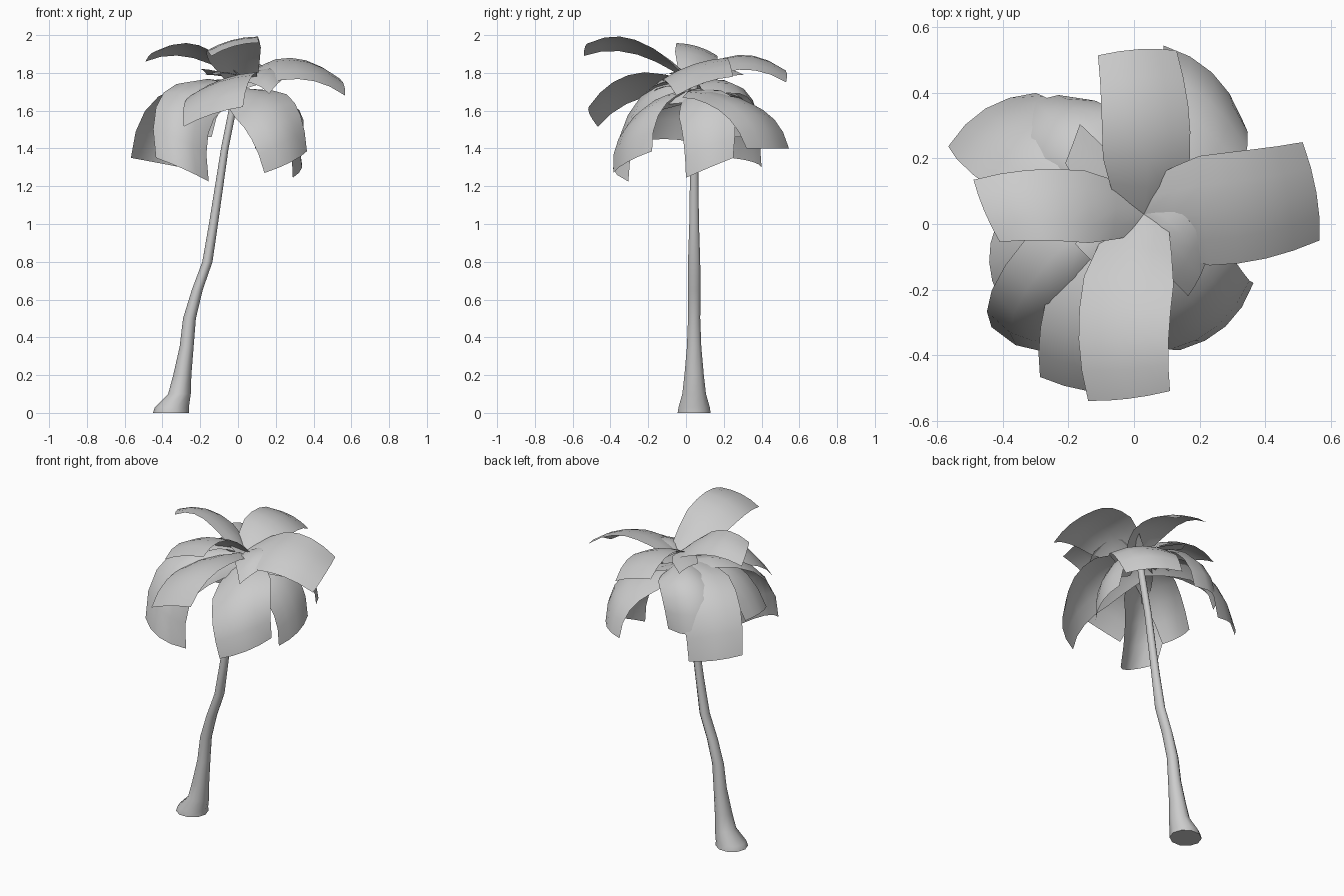
import bpy, bmesh, math
from mathutils import Vector as V

if "Cube" in bpy.data.objects:
    bpy.data.objects.remove(bpy.data.objects["Cube"])

grey = bpy.data.materials.new("light_grey")
grey.diffuse_color = (0.6, 0.6, 0.6, 1)
grey.use_nodes = True
grey.node_tree.nodes["Principled BSDF"].inputs["Base Color"].default_value = grey.diffuse_color


def finish(bm, name):
    me = bpy.data.meshes.new(name)
    bm.to_mesh(me)
    bm.free()
    me.materials.append(grey)
    for p in me.polygons:
        p.use_smooth = len(p.vertices) == 4
    ob = bpy.data.objects.new(name, me)
    bpy.context.collection.objects.link(ob)
    return ob


# Leaning trunk: z, centre x, radius x, radius y
rings = [(0, -.355, .095, .092), (.03, -.35, .09, .087), (.1, -.31, .06, .066),
         (.2, -.295, .048, .054), (.35, -.272, .037, .04), (.5, -.257, .034, .034),
         (.65, -.216, .029, .035), (.8, -.162, .027, .034), (1.0, -.13, .024, .027),
         (1.2, -.1, .022, .024), (1.4, -.07, .02, .023), (1.6, -.03, .02, .022),
         (1.76, .0, .018, .02)]
SIDES = 10
bm = bmesh.new()
loops = []
for z, x, rx, ry in rings:
    loops.append([bm.verts.new((x + rx * math.cos(a), .043 + ry * math.sin(a), z))
                  for a in (2 * math.pi * i / SIDES for i in range(SIDES))])
for a, b in zip(loops, loops[1:]):
    for i in range(SIDES):
        j = (i + 1) % SIDES
        bm.faces.new((a[i], a[j], b[j], b[i]))
bm.faces.new(loops[0][::-1])
bm.faces.new(loops[-1])
finish(bm, "trunk")


# Broad arched leaf from the crown through a middle point to a straight tip edge
def leaf(name, root, mid, p, q, bulge=.15, base=.6, rows=6, cols=4):
    root, mid, p, q = V(root), V(mid), V(p), V(q)
    tip, w = (p + q) / 2, (q - p) / 2
    ctrl = 2 * mid - (root + tip) / 2
    tan = lambda t: (2 * (1 - t) * (ctrl - root) + 2 * t * (tip - ctrl)).normalized()
    if tan(.4).cross(w).z < 0:
        w = -w
    # the leaf starts square to its own direction and twists to the tip edge
    side = V((root.y - mid.y, mid.x - root.x, 0)).normalized() * w.xy.length
    if side.dot(w) < 0:
        side = -side
    side.z = w.z
    h = bulge * w.length
    bm = bmesh.new()
    grid = []
    for r in range(rows + 1):
        t = r / rows
        c = (1 - t) ** 2 * root + 2 * t * (1 - t) * ctrl + t * t * tip
        wt = side.lerp(w, t)
        n = tan(t).cross(wt).normalized()
        wt = wt * min(1, base + 1.5 * t) * (1 + .12 * math.sin(math.pi * t))
        grid.append([bm.verts.new(c + wt * s + n * h * (t - s * s))
                     for s in (2 * k / cols - 1 for k in range(cols + 1))])
    for a, b in zip(grid, grid[1:]):
        for k in range(cols):
            bm.faces.new((a[k], b[k], b[k + 1], a[k + 1]))
    bmesh.ops.recalc_face_normals(bm, faces=bm.faces)
    if sum(f.normal.z for f in bm.faces) < 0:
        bmesh.ops.reverse_faces(bm, faces=bm.faces)
    finish(bm, name)


top, low, lower = (.03, .03, 1.77), (.0, .04, 1.75), (.0, .04, 1.71)
# Upper spreading leaves
leaf("upper_leaf_front", top, (-.03, -.26, 1.945), (-.14, -.54, 1.89), (.11, -.51, 1.96))
leaf("upper_leaf_left", top, (-.22, .06, 1.92), (-.41, -.055, 1.92), (-.49, .135, 1.86))
leaf("upper_leaf_right", top, (.3, .045, 1.835), (.567, -.05, 1.68), (.515, .25, 1.78))
leaf("upper_leaf_back", top, (.04, .28, 1.865), (.13, .53, 1.75), (-.11, .515, 1.82))
leaf("middle_leaf_front", low, (-.1, -.27, 1.74), (.026, -.515, 1.62), (-.287, -.467, 1.515))
# Lower drooping leaves
leaf("lower_leaf_back_right", lower, (.19, .30, 1.62), (.33, .32, 1.40), (.09, .545, 1.40), .25)
leaf("lower_leaf_back_left", low, (-.31, .23, 1.66), (-.3, .40, 1.30), (-.567, .237, 1.35), .25)
leaf("short_leaf_back_left", low, (-.19, .25, 1.70), (-.14, .38, 1.46), (-.40, .24, 1.46), .5)
leaf("lower_leaf_front_left", low, (-.26, -.21, 1.65), (-.155, -.305, 1.225), (-.435, -.315, 1.35), .5)
leaf("lower_leaf_left", low, (-.25, -.07, 1.69), (-.41, -.23, 1.44), (-.42, .0, 1.44), .25)
leaf("lower_leaf_front_right", lower, (.17, -.22, 1.59), (.365, -.18, 1.385), (.14, -.385, 1.27), .25)
leaf("lower_leaf_right", lower, (.23, .11, 1.58), (.29, .0, 1.245), (.32, .25, 1.35), .25)
# Small inner leaves
leaf("inner_leaf_back", top, (-.1, .15, 1.80), (-.165, .305, 1.79), (-.21, .185, 1.82), rows=4)
leaf("inner_leaf_right", top, (.12, -.06, 1.79), (.165, -.22, 1.69), (.23, -.085, 1.76), rows=4)
leaf("inner_leaf_left", top, (-.07, -.02, 1.80), (-.12, -.12, 1.79), (-.18, -.06, 1.79), rows=4)
